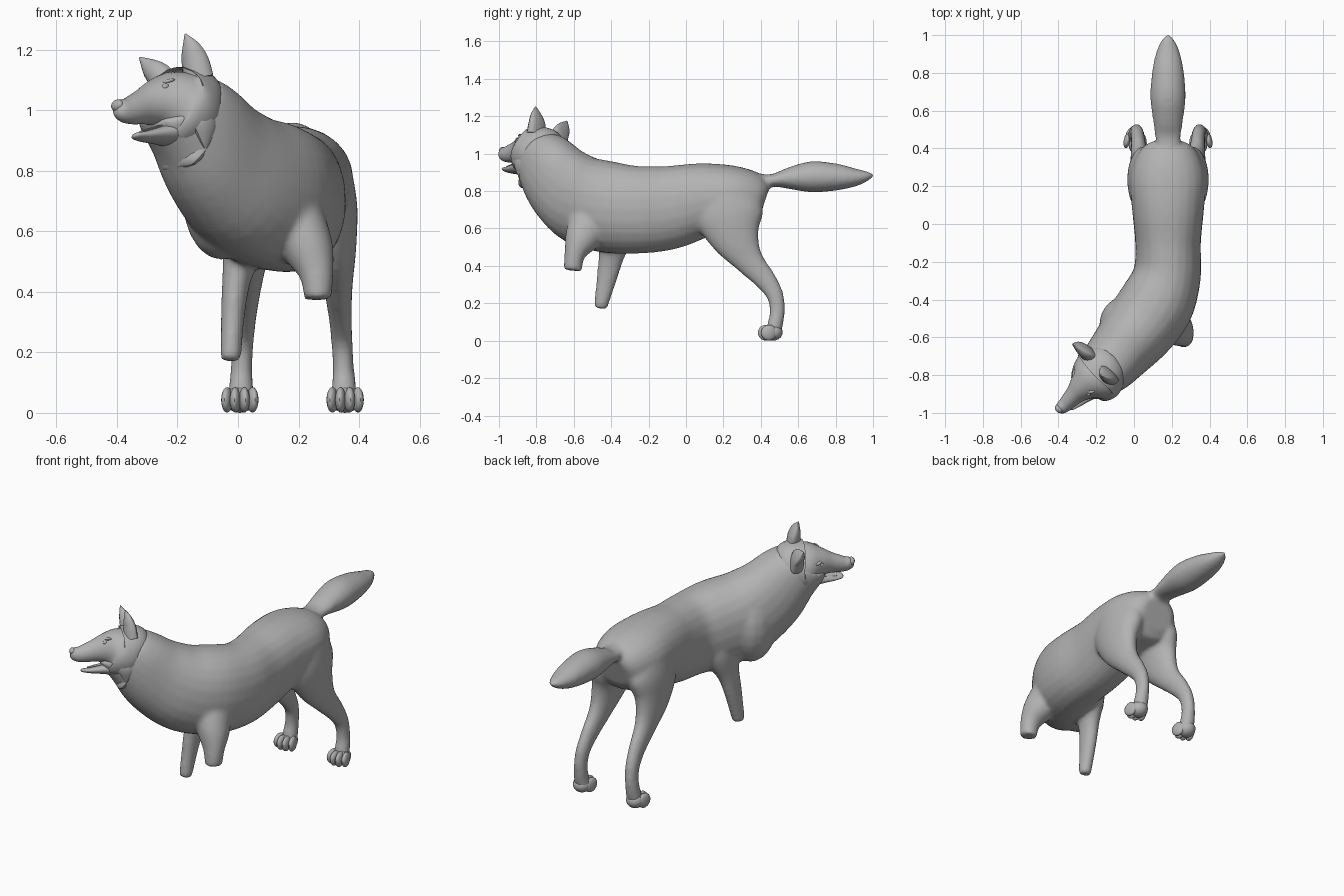
import bpy, bmesh, math
from mathutils import Vector, Matrix

cube = bpy.data.objects.get("Cube")
if cube:
    bpy.data.objects.remove(cube, do_unlink=True)

grey = bpy.data.materials.new("plain_grey")
grey.use_nodes = True
grey.diffuse_color = (0.45, 0.45, 0.45, 1)
grey.node_tree.nodes["Principled BSDF"].inputs["Base Color"].default_value = (0.45, 0.45, 0.45, 1)


def finish(name, bm, matrix=None, angle=50):
    """Turn a bmesh into a smooth shaded object."""
    bmesh.ops.recalc_face_normals(bm, faces=bm.faces)
    if matrix:
        bm.transform(matrix)
    mesh = bpy.data.meshes.new(name)
    bm.to_mesh(mesh)
    bm.free()
    mesh.materials.append(grey)
    ob = bpy.data.objects.new(name, mesh)
    bpy.context.collection.objects.link(ob)
    bpy.ops.object.select_all(action='DESELECT')
    ob.select_set(True)
    bpy.context.view_layer.objects.active = ob
    bpy.ops.object.shade_smooth_by_angle(angle=math.radians(angle))
    return ob


def spline(ctrl, steps):
    """Catmull-Rom through tuples of any length."""
    out, n = [], len(ctrl)
    for i in range(n - 1):
        a, b, c, d = (ctrl[max(i - 1, 0)], ctrl[i], ctrl[i + 1], ctrl[min(i + 2, n - 1)])
        for s in range(steps):
            t = s / steps
            out.append([0.5 * (2 * q + (r - p) * t + (2 * p - 5 * q + 4 * r - u) * t * t
                               + (3 * q - p - 3 * r + u) * t ** 3)
                        for p, q, r, u in zip(a, b, c, d)])
    out.append(list(ctrl[-1]))
    return out


def loft(bm, ctrl, side=None, steps=4, sides=24, front=1.0, power=1.0):
    """Rounded tube; each control is x, y, z, half width, half height.
    front scales one half of the section, power below 1 squares it off."""
    pts = spline(ctrl, steps)
    rings = []
    for i, (x, y, z, w, h) in enumerate(pts):
        w, h = max(w, 0.002), max(h, 0.002)
        a, b = pts[max(i - 1, 0)], pts[min(i + 1, len(pts) - 1)]
        tan = (Vector(b[:3]) - Vector(a[:3])).normalized()
        across = Vector(side) if side else tan.cross(Vector((0, 0, 1)))
        across = (across - tan * across.dot(tan)).normalized()
        up = across.cross(tan)
        ring = []
        for k in range(sides):
            t = 2 * math.pi * k / sides
            c, v = (math.copysign(abs(f) ** power, f) for f in (math.cos(t), math.sin(t)))
            if v < 0:
                v *= front
            ring.append(bm.verts.new(Vector((x, y, z)) + across * w * c + up * h * v))
        rings.append(ring)
    for r, s in zip(rings, rings[1:]):
        for k in range(sides):
            m = (k + 1) % sides
            bm.faces.new((r[k], r[m], s[m], s[k]))
    bm.faces.new(rings[0])
    bm.faces.new(rings[-1])


def ball(bm, pos, radii, turn=0):
    m = Matrix.Translation(pos) @ Matrix.Rotation(turn, 4, 'Z') @ Matrix.Diagonal((*radii, 1))
    bmesh.ops.create_uvsphere(bm, u_segments=16, v_segments=10, radius=1, matrix=m)


CX = 0.18                                   # hip centre line
body = bmesh.new()

# Torso and neck, bending towards the right at the shoulders
loft(body, [
    (.18, .42, .74, .10, .09), (.18, .38, .75, .155, .14), (.18, .25, .765, .20, .172),
    (.18, .08, .75, .191, .20), (.18, -.10, .71, .174, .225), (.175, -.27, .70, .18, .235),
    (.12, -.42, .715, .20, .245), (.03, -.55, .75, .195, .24), (-.06, -.66, .835, .172, .215),
    (-.13, -.74, .935, .155, .182), (-.19, -.79, 1.0, .138, .15), (-.2, -.80, 1.02, .13, .14)],
    power=.92)

# Right shoulder
ball(body, (-.055, -.535, .71), (.13, .15, .205))

# Bushy tail
loft(body, [
    (CX, .22, .85, .075, .07), (CX, .33, .853, .07, .058), (CX, .40, .853, .064, .040),
    (CX, .47, .858, .07, .035), (CX, .55, .868, .08, .058), (CX, .67, .876, .094, .083),
    (CX, .80, .875, .085, .073), (CX, .90, .873, .066, .05), (CX, .97, .88, .038, .026),
    (CX, 1.003, .885, .008, .008)])

# Hind legs
X = (1, 0, 0)
for s in (-1, 1):
    loft(body, [(CX + s * dx, y, z, w, h) for dx, y, z, w, h in [
        (.10, .21, .80, .095, .16), (.122, .232, .67, .094, .185), (.142, .265, .55, .070, .135),
        (.150, .335, .43, .050, .081), (.157, .425, .325, .039, .059), (.163, .477, .24, .036, .046),
        (.168, .488, .15, .036, .041), (.170, .475, .08, .042, .042), (.170, .465, .03, .045, .04)]],
        side=X)

# Cut-off front legs, the left one reaching forward
loft(body, [(.12, -.44, .76, .08, .11), (.18, -.50, .65, .098, .12), (.233, -.56, .54, .084, .092),
            (.259, -.595, .46, .058, .056), (.264, -.605, .375, .045, .05)], side=X)
loft(body, [(.05, -.35, .72, .07, .10), (.03, -.365, .60, .08, .11), (.0, -.395, .47, .052, .073),
            (-.015, -.42, .35, .041, .057), (-.024, -.458, .172, .034, .036)], side=X)

body_ob = finish("body", body)
rem = body_ob.modifiers.new("blend_parts", 'REMESH')
rem.mode = 'VOXEL'
rem.voxel_size = 0.011
rem.use_smooth_shade = True
smo = body_ob.modifiers.new("soften_joins", 'SMOOTH')
smo.factor = 0.5
smo.iterations = 12

# Hind paws with four toes each
for s, label in ((1, "left"), (-1, "right")):
    paw = bmesh.new()
    px = CX + s * .174
    ball(paw, (px, .465, .045), (.05, .052, .045))
    for dx, y in ((-.042, .443), (-.015, .427), (.015, .427), (.042, .443)):
        ball(paw, (px + dx, y, .043), (.018, .043, .042), dx * 5)
    finish(label + "_hind_paw", paw)

# Head frame: local -y is the muzzle direction, tilted with the left ear up
fwd = Vector((-.73, -.68, -.05)).normalized()
left = Vector((.69, -.65, .33))
left = (left - fwd * left.dot(fwd)).normalized()
up = fwd.cross(left)
HEAD = Matrix.Translation((-.18, -.78, 1.02)) @ Matrix((left, -fwd, up)).transposed().to_4x4()

# Skull, cheeks and upper muzzle
skull = bmesh.new()
loft(skull, [
    (0, .13, -.03, .05, .05), (0, .09, -.02, .10, .095), (0, .04, -.01, .135, .13),
    (0, -.03, -.02, .15, .142), (0, -.075, .0, .122, .114), (0, -.125, .006, .08, .082),
    (0, -.18, .0, .053, .060), (0, -.25, -.01, .040, .045), (0, -.29, -.004, .030, .034),
    (0, -.306, .0, .014, .018)])
finish("head", skull, HEAD)

# Lower jaw and tongue
jaw = bmesh.new()
loft(jaw, [(0, -.01, -.10, .09, .055), (0, -.08, -.10, .07, .042), (0, -.15, -.102, .047, .026),
           (0, -.21, -.102, .032, .016), (0, -.25, -.098, .02, .010), (0, -.26, -.096, .006, .004)])
finish("lower_jaw", jaw, HEAD)
tongue = bmesh.new()
loft(tongue, [(0, -.06, -.07, .03, .008), (0, -.15, -.076, .027, .006), (0, -.225, -.086, .014, .004)])
finish("tongue", tongue, HEAD)

# Nose, eyes and brows
nose = bmesh.new()
ball(nose, (0, -.295, .010), (.025, .018, .02))
finish("nose", nose, HEAD)
for s, label in ((1, "left"), (-1, "right")):
    eye = bmesh.new()
    ball(eye, (s * .064, -.121, .045), (.012, .014, .010))
    finish(label + "_eye", eye, HEAD)
    brow = bmesh.new()
    ball(brow, (s * .062, -.104, .062), (.026, .016, .008), s * .6)
    finish(label + "_brow", brow, HEAD)

    # Pointed cheek fur
    fur = bmesh.new()
    loft(fur, [(s * .085, -.02, -.03, .045, .07), (s * .090, -.02, -.10, .036, .06),
               (s * .083, -.025, -.15, .018, .03), (s * .076, -.03, -.18, .003, .004)],
         side=X, sides=10)
    finish(label + "_cheek_fur", fur, HEAD, 30)

    # Upright ear, flatter on the front
    ear = bmesh.new()
    base, tip = (.076, .096) if s > 0 else (-.088, -.143)
    loft(ear, [(base, .037, .06, .056, .058), (base + s * .006, .033, .12, .053, .052),
               ((base + s * .01 + tip) / 2, .019, .168, .037, .036), (tip, .0, .213, .003, .003)],
         side=X, sides=16, front=.3)
    finish(label + "_ear", ear, HEAD)

# Throat fur collar
throat = bmesh.new()
loft(throat, [(-.12, -.75, .95, .13, .11), (-.165, -.80, .87, .12, .07),
              (-.185, -.84, .825, .085, .03), (-.19, -.85, .81, .05, .006)],
     side=(.7, -.65, .25), sides=16)
finish("throat_fur", throat, None, 30)
